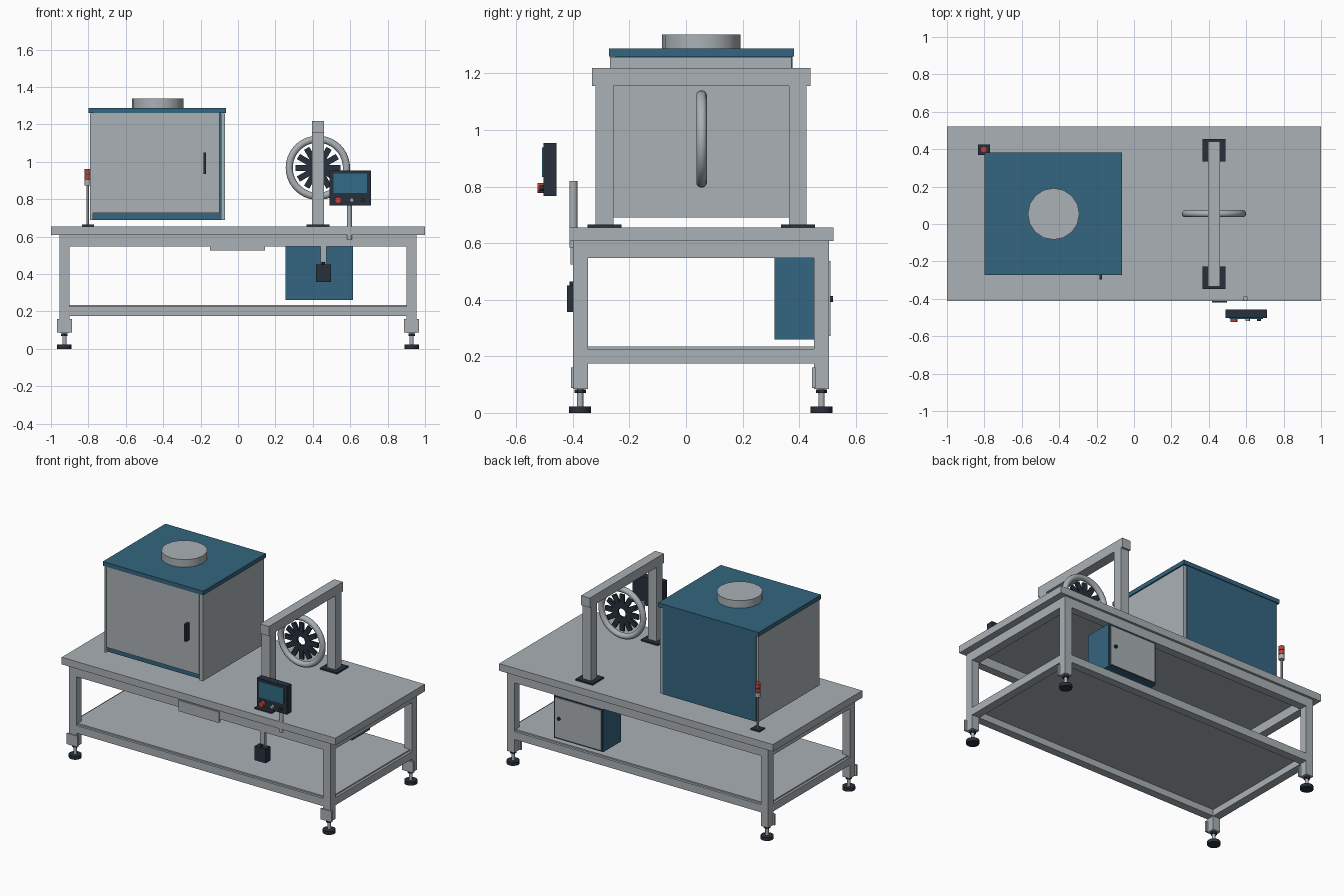
import bpy, math
from mathutils import Matrix, Vector

if "Cube" in bpy.data.objects:
    bpy.data.objects.remove(bpy.data.objects["Cube"])


def material(name, r, g, b):
    m = bpy.data.materials.new(name)
    m.diffuse_color = (r, g, b, 1)
    m.use_nodes = True
    m.node_tree.nodes["Principled BSDF"].inputs["Base Color"].default_value = m.diffuse_color
    return m


GREY = material("steel grey", 0.40, 0.44, 0.465)
BLUE = material("panel blue", 0.034, 0.13, 0.215)
DARK = material("dark plastic", 0.021, 0.03, 0.045)
RED = material("signal red", 0.5, 0.055, 0.045)
SCREEN = material("screen blue", 0.03, 0.15, 0.24)


def finish(name, mat, smooth=False):
    ob = bpy.context.object
    ob.name = name
    ob.data.materials.append(mat)
    if smooth:
        bpy.ops.object.shade_smooth_by_angle()
    return ob


def box(name, x, y, z, mat):
    """Box from (min, max) ranges."""
    c = [(a + b) / 2 for a, b in (x, y, z)]
    s = [b - a for a, b in (x, y, z)]
    bpy.ops.mesh.primitive_cube_add(size=1)
    bpy.context.object.data.transform(Matrix.Translation(c) @ Matrix.Diagonal((*s, 1)))
    return finish(name, mat)


def rod(name, p, q, r, mat, sides=20):
    """Cylinder between two points."""
    p, q = Vector(p), Vector(q)
    bpy.ops.mesh.primitive_cylinder_add(vertices=sides, radius=r, depth=(q - p).length)
    rot = (q - p).to_track_quat('Z', 'Y').to_matrix().to_4x4()
    bpy.context.object.data.transform(Matrix.Translation((p + q) / 2) @ rot)
    return finish(name, mat, True)


# Table top and lower shelf
box("table_top", (-1, 1), (-0.412, 0.522), (0.608, 0.655), GREY)
box("lower_shelf", (-0.94, 0.94), (-0.385, 0.49), (0.218, 0.235), GREY)

# Legs with brackets and levelling feet
for sx in (-1, 1):
    for y0 in (-0.40, 0.453):
        cx, cy = sx * 0.928, y0 + 0.026
        box("leg", (cx - 0.027, cx + 0.027), (y0, y0 + 0.053), (0.085, 0.608), GREY)
        box("foot_bracket", (cx - 0.04, cx + 0.04), (y0 - 0.007, y0 + 0.005), (0.088, 0.16), GREY)
        rod("foot_stem", (cx, cy, 0.02), (cx, cy, 0.09), 0.011, GREY)
        rod("foot_nut", (cx, cy, 0.07), (cx, cy, 0.082), 0.02, DARK, 6)
        rod("foot_pad", (cx, cy, 0), (cx, cy, 0.022), 0.039, DARK, 24)

# Upper and lower frame rails
for z in ((0.548, 0.608), (0.175, 0.226)):
    for y0 in (-0.40, 0.453):
        box("long_rail", (-0.901, 0.901), (y0, y0 + 0.053), z, GREY)
    for sx in (-1, 1):
        a, b = sorted((sx * 0.901, sx * 0.955))
        box("end_rail", (a, b), (-0.347, 0.453), z, GREY)
box("front_plate", (-0.15, 0.145), (-0.408, -0.39), (0.525, 0.597), GREY)

# Cabinet: blue core and lid, grey sides and door
box("cabinet_core", (-0.776, -0.092), (-0.25, 0.377), (0.69, 1.262), BLUE)
for name, x in (("left_panel", (-0.79, -0.776)), ("right_panel", (-0.092, -0.07))):
    box(name, x, (-0.268, 0.372), (0.69, 1.258), GREY)
box("cabinet_door", (-0.774, -0.1), (-0.266, -0.25), (0.725, 1.26), GREY)
box("door_handle", (-0.185, -0.17), (-0.298, -0.266), (0.935, 1.05), DARK)
box("cabinet_lid", (-0.798, -0.064), (-0.272, 0.382), (1.26, 1.288), BLUE)
rod("lid_port", (-0.43, 0.054, 1.288), (-0.43, 0.054, 1.338), 0.138, GREY, 16)

# Gantry
GX = 0.427
for cy in (-0.288, 0.395):
    box("gantry_base", (GX - 0.062, GX + 0.062), (cy - 0.06, cy + 0.06), (0.655, 0.665), DARK)
    box("gantry_post", (GX - 0.032, GX + 0.032), (cy - 0.031, cy + 0.031), (0.665, 1.155), GREY)
box("gantry_beam", (GX - 0.032, GX + 0.032), (-0.333, 0.44), (1.155, 1.218), GREY)

# Ring with radial blades
RING = Matrix.Translation((GX, 0.055, 0.968))
bpy.ops.mesh.primitive_torus_add(major_radius=0.153, minor_radius=0.019,
                                 major_segments=40, minor_segments=14)
bpy.context.object.data.transform(RING @ Matrix.Rotation(math.pi / 2, 4, 'X'))
finish("ring", GREY, True)
for i in range(12):
    blade = box("blade", (0.028, 0.12), (-0.007, 0.007), (-0.016, 0.016), DARK)
    blade.data.transform(RING @ Matrix.Rotation(i * math.pi / 6, 4, 'Y'))

# Control panel on its pole
rod("panel_pole", (0.596, -0.398, 0.585), (0.596, -0.398, 0.82), 0.014, GREY)
box("control_panel", (0.49, 0.71), (-0.503, -0.457), (0.767, 0.953), DARK)
box("screen", (0.51, 0.69), (-0.509, -0.503), (0.833, 0.938), SCREEN)
for name, x, r, y, m in (("stop_button", 0.535, 0.018, -0.525, RED),
                         ("knob", 0.608, 0.011, -0.518, GREY),
                         ("push_button", 0.668, 0.011, -0.518, DARK)):
    rod(name, (x, -0.503, 0.795), (x, y, 0.795), r, m)

# Hanging switch box
box("switch_hanger", (0.44, 0.472), (-0.398, -0.375), (0.45, 0.56), GREY)
box("switch_box", (0.416, 0.496), (-0.42, -0.37), (0.357, 0.45), DARK)
rod("switch_gland", (0.456, -0.402, 0.45), (0.456, -0.402, 0.465), 0.01, DARK, 12)

# Electrical box below the table, door at the back
box("electrical_box", (0.255, 0.615), (0.313, 0.5), (0.26, 0.548), BLUE)
box("electrical_seal", (0.262, 0.608), (0.5, 0.504), (0.268, 0.54), DARK)
box("electrical_door", (0.266, 0.604), (0.504, 0.51), (0.272, 0.536), GREY)
rod("electrical_knob", (0.57, 0.51, 0.402), (0.57, 0.52, 0.402), 0.011, DARK, 12)

# Signal lamp
LX, LY = -0.803, 0.398
box("lamp_base", (LX - 0.032, LX + 0.032), (LY - 0.028, LY + 0.028), (0.655, 0.664), DARK)
rod("lamp_pole", (LX, LY, 0.664), (LX, LY, 0.875), 0.007, GREY, 12)
rod("lamp_core", (LX, LY, 0.9), (LX, LY, 0.958), 0.015, DARK, 16)
for name, a, b, m in (("lamp_socket", 0.873, 0.902, GREY),
                      ("lower_lamp", 0.906, 0.931, RED), ("upper_lamp", 0.936, 0.962, RED)):
    rod(name, (LX, LY, a), (LX, LY, b), 0.018, m, 16)
